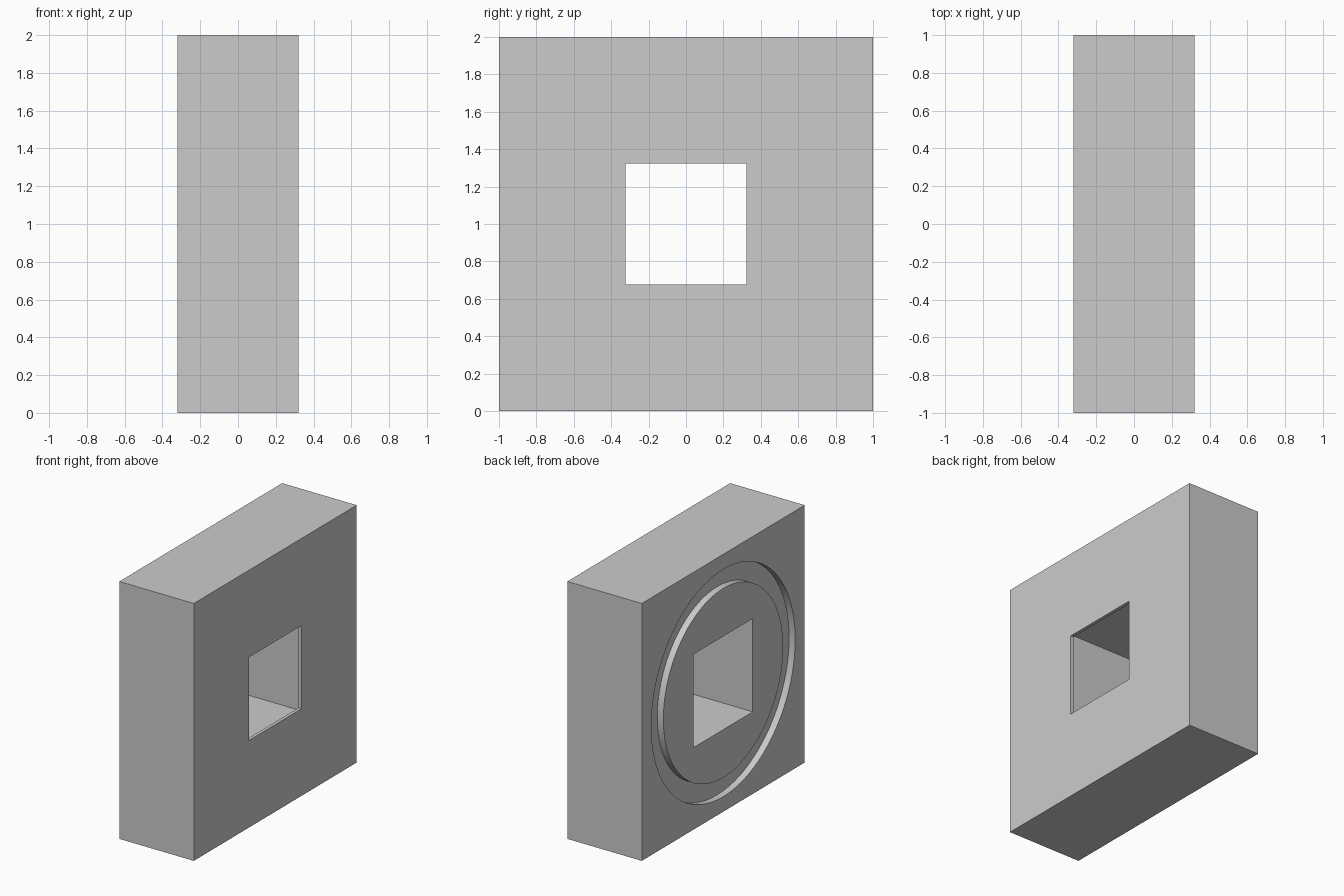
import bpy
import math

cube = bpy.data.objects.get("Cube")
if cube:
    bpy.data.objects.remove(cube, do_unlink=True)

HALF_X = 0.32            # half thickness of the block
CENTRE_Z = 1.0
GROOVE_DEPTH = 0.052
LIP = 0.025              # thin rim left around the opening on the +x face

grey = bpy.data.materials.new("light_grey")
grey.use_nodes = True
grey.diffuse_color = (0.6, 0.6, 0.6, 1)
grey.node_tree.nodes["Principled BSDF"].inputs["Base Color"].default_value = (0.6, 0.6, 0.6, 1)


def box(name, x0, x1, side):
    """Square slab running from x0 to x1, centred on the block's axis."""
    bpy.ops.mesh.primitive_cube_add(size=1, location=((x0 + x1) / 2, 0, CENTRE_Z))
    ob = bpy.context.object
    ob.name = name
    ob.scale = (x1 - x0, side, side)
    bpy.ops.object.transform_apply(location=True, rotation=True, scale=True)
    return ob


def disc(name, x0, x1, radius):
    """Cylinder along x from x0 to x1."""
    bpy.ops.mesh.primitive_cylinder_add(
        vertices=128, radius=radius, depth=x1 - x0,
        location=((x0 + x1) / 2, 0, CENTRE_Z), rotation=(0, math.pi / 2, 0))
    ob = bpy.context.object
    ob.name = name
    bpy.ops.object.transform_apply(location=True, rotation=True, scale=True)
    return ob


def cut(target, cutter):
    """Subtract the cutter, apply, and remove it."""
    mod = target.modifiers.new("cut", 'BOOLEAN')
    mod.operation = 'DIFFERENCE'
    mod.solver = 'EXACT'
    mod.object = cutter
    bpy.ops.object.select_all(action='DESELECT')
    target.select_set(True)
    bpy.context.view_layer.objects.active = target
    bpy.ops.object.modifier_apply(modifier=mod.name)
    bpy.data.objects.remove(cutter, do_unlink=True)


# Solid square block
block = box("square_block", -HALF_X, HALF_X, 2.0)

# Wide square pocket from the -x face, stopping short of the +x face
cut(block, box("pocket_cutter", -HALF_X - 0.1, HALF_X - LIP, 0.725))

# Narrower opening through the thin rim
cut(block, box("opening_cutter", 0, HALF_X + 0.1, 0.646))

# Shallow ring groove on the -x face
ring = disc("groove_cutter", -HALF_X - 0.1, -HALF_X + GROOVE_DEPTH, 0.883)
cut(ring, disc("groove_core", -HALF_X - 0.2, HALF_X, 0.735))
cut(block, ring)

# Material and shading
block.data.materials.clear()
block.data.materials.append(grey)
for poly in block.data.polygons:
    poly.material_index = 0
bpy.ops.object.select_all(action='DESELECT')
block.select_set(True)
bpy.context.view_layer.objects.active = block
bpy.ops.object.shade_smooth_by_angle(angle=math.radians(30))
